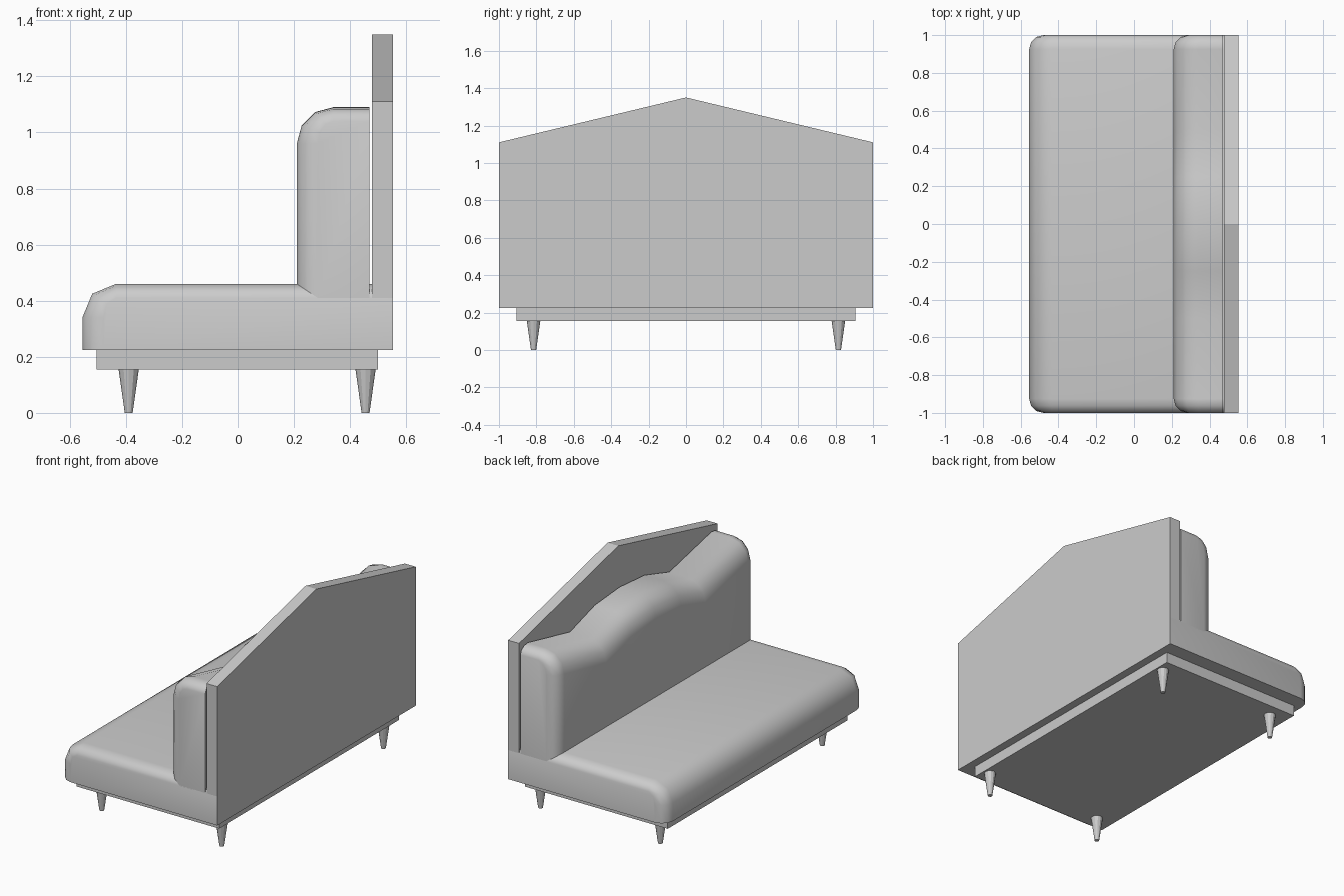
import bpy, bmesh
from math import sin, cos, pi, radians

if "Cube" in bpy.data.objects:
    bpy.data.objects.remove(bpy.data.objects["Cube"])


def add_object(name, bm, smooth=None):
    bmesh.ops.recalc_face_normals(bm, faces=bm.faces)
    mesh = bpy.data.meshes.new(name)
    bm.to_mesh(mesh)
    bm.free()
    ob = bpy.data.objects.new(name, mesh)
    bpy.context.collection.objects.link(ob)
    if smooth:
        bpy.ops.object.select_all(action='DESELECT')
        ob.select_set(True)
        bpy.context.view_layer.objects.active = ob
        bpy.ops.object.shade_smooth_by_angle(angle=radians(smooth))
    return ob


def loft(name, rings, smooth=None):
    bm = bmesh.new()
    rows = [[bm.verts.new(p) for p in ring] for ring in rings]
    n = len(rows[0])
    for a, b in zip(rows, rows[1:]):
        for i in range(n):
            bm.faces.new((a[i], a[(i + 1) % n], b[(i + 1) % n], b[i]))
    bm.faces.new(rows[0])
    bm.faces.new(rows[-1])
    return add_object(name, bm, smooth)


def cushion(name, xf, xb, z0, top, r, segs, dx, dz, mids):
    """Padded block along y: rounded front-top edge and rounded ends."""
    arcs = [k * pi / 6 for k in range(4)]
    half = [(1 - dx * (1 - cos(a)), 1 - sin(a)) for a in arcs]
    stations = ([(-y, i) for y, i in half] + [(y, 0) for y in mids]
                + half[::-1])
    rings = []
    for y, i in stations:
        z1 = top(abs(y))
        ring = [(xb, y, z0), (xf + i * dx, y, z0)]
        for k in range(segs + 1):
            a = k * pi / 2 / segs
            ring.append((xf + r - (r - i * dx) * cos(a), y,
                         z1 - r + (r - i * dz) * sin(a)))
        ring.append((xb, y, z1 - i * dz))
        rings.append(ring)
    return loft(name, rings, 50)


def wave(y):
    pts = [(0, 1.09), (0.25, 1.07), (0.5, 0.995), (0.93, 1.09), (1, 1.09)]
    for (a, za), (b, zb) in zip(pts, pts[1:]):
        if y <= b:
            return za + (zb - za) * (y - a) / (b - a)
    return pts[-1][1]


# Seat and wavy back cushion
cushion("seat", -0.555, 0.553, 0.225, lambda y: 0.46, 0.12, 2, 0.075, 0.05, [])
cushion("back_cushion", 0.21, 0.468, 0.405, wave, 0.13, 3, 0.075, 0.05,
        [-0.5, -0.25, 0, 0.25, 0.5])

# Gabled back board
outline = [(-1, 0.41), (1, 0.41), (1, 1.11), (0, 1.35), (-1, 1.11)]
loft("back_board", [[(x, y, z) for y, z in outline] for x in (0.477, 0.553)])

# Plinth under the seat
rect = [(-0.505, -0.905), (0.5, -0.905), (0.5, 0.905), (-0.505, 0.905)]
loft("plinth", [[(x, y, z) for x, y in rect] for z in (0.155, 0.225)])

# Tapered legs
for side, x in (("front", -0.39), ("back", 0.455)):
    for hand, y in (("left", 0.815), ("right", -0.815)):
        loft(f"{side}_{hand}_leg",
             [[(x + r * cos(k * pi / 6), y + r * sin(k * pi / 6), z)
               for k in range(12)] for r, z in ((0.014, 0), (0.036, 0.155))])
